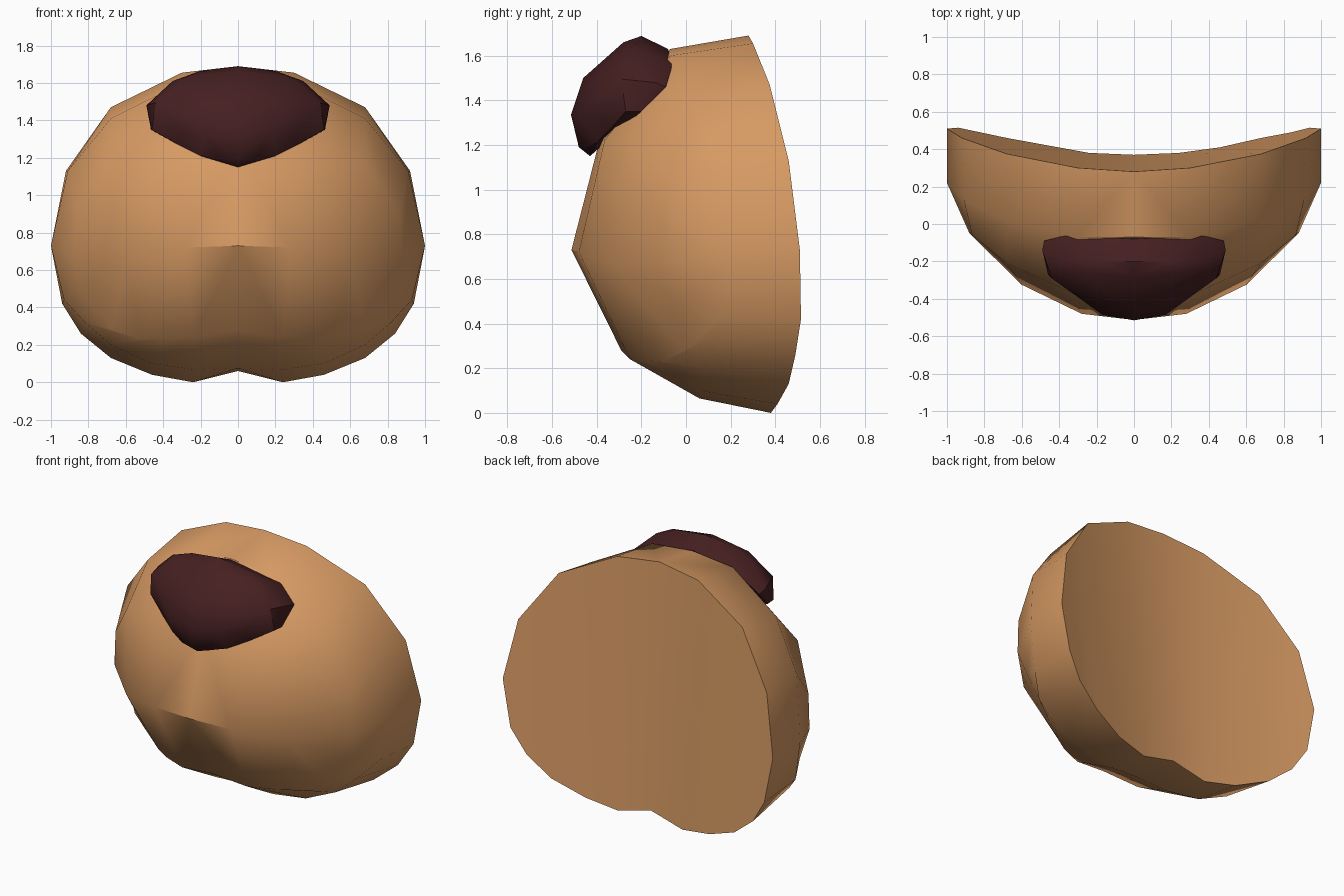
import bpy, bmesh, math
from mathutils import Matrix

cube = bpy.data.objects.get("Cube")
if cube:
    bpy.data.objects.remove(cube, do_unlink=True)


def material(name, rgb):
    m = bpy.data.materials.new(name)
    m.use_nodes = True
    m.diffuse_color = (*rgb, 1)
    bsdf = m.node_tree.nodes["Principled BSDF"]
    bsdf.inputs["Base Color"].default_value = (*rgb, 1)
    bsdf.inputs["Roughness"].default_value = 0.8
    return m


def finish(bm, name, mat, angle):
    """Turn a bmesh into a smooth-shaded object with sharp creases."""
    bmesh.ops.recalc_face_normals(bm, faces=bm.faces)
    mesh = bpy.data.meshes.new(name)
    bm.to_mesh(mesh)
    bm.free()
    mesh.materials.append(mat)
    obj = bpy.data.objects.new(name, mesh)
    bpy.context.collection.objects.link(obj)
    bpy.ops.object.select_all(action='DESELECT')
    obj.select_set(True)
    bpy.context.view_layer.objects.active = obj
    bpy.ops.object.shade_smooth_by_angle(angle=math.radians(angle))
    return obj


tan = material("tan fur", (0.675, 0.322, 0.125))
dark = material("dark maroon nose", (0.06, 0.014, 0.015))

# Muzzle: half rings running from top centre, round the side, to bottom centre
rim = [(0, .28, 1.69), (.30, .30, 1.655), (.68, .375, 1.47), (.92, .46, 1.13),
       (1, .51, .73), (.94, .515, .42), (.84, .49, .26), (.68, .46, .13),
       (.46, .41, .04), (.24, .38, 0), (0, .37, .06)]
middle = [(0, -.07, 1.63), (.30, -.07, 1.60), (.68, .02, 1.41), (.91, .13, 1.13),
          (1, .22, .73), (.93, .17, .44), (.82, .08, .32), (.68, .06, .20),
          (.46, .06, .10), (.22, .06, .065), (0, .06, .075)]
inner = [(0, -.38, 1.25), (.34, -.365, 1.22), (.68, -.21, 1.16), (.865, -.06, .91),
         (.88, -.05, .68), (.85, .01, .50), (.67, -.01, .275), (.52, -.10, .23),
         (.40, -.18, .235), (.24, -.25, .24), (0, -.29, .28)]
ridge = [(0, -.513, .73), (.28, -.48, .72), (.60, -.325, .66)]

bm = bmesh.new()
R, M, I, P = [[bm.verts.new(c) for c in ring] for ring in (rim, middle, inner, ridge)]
for a, b in ((R, M), (M, I)):
    for k in range(len(a) - 1):
        bm.faces.new((a[k], a[k + 1], b[k + 1], b[k]))
# Front panel, creased along the ridge
for f in ((I[0], I[1], P[1], P[0]), (I[1], I[2], P[2], P[1]),
          (I[2], I[3], I[4], P[2]), (I[4], I[5], P[2]), (I[5], I[6], P[2]),
          (I[6], I[7], P[2]), (P[1], P[2], I[7], I[8]),
          (P[1], I[8], I[9]), (P[0], P[1], I[9], I[10])):
    bm.faces.new(f)
# Hollow-curved back, in upright strips
for s in ((0, 1, 9, 10), (1, 2, 7, 8, 9), (2, 3, 5, 6, 7), (3, 4, 5)):
    bm.faces.new([R[k] for k in s])
bmesh.ops.mirror(bm, geom=bm.verts[:] + bm.edges[:] + bm.faces[:],
                 matrix=Matrix.Identity(4), axis='X', merge_dist=0.0)
bmesh.ops.remove_doubles(bm, verts=bm.verts, dist=0.001)
finish(bm, "muzzle", tan, 37)

# Nose: faceted pad wrapped around mirrored outline points
pad = [(0, -.08, 1.63), (.36, -.06, 1.56), (.48, -.09, 1.46), (.465, -.20, 1.35),
       (.32, -.34, 1.27), (.20, -.40, 1.21), (0, -.43, 1.15),
       (0, -.20, 1.688), (.20, -.20, 1.665), (.35, -.19, 1.61), (.49, -.14, 1.48),
       (.28, -.26, 1.63), (.44, -.29, 1.495), (.46, -.27, 1.35),
       (.30, -.39, 1.33), (0, -.48, 1.19), (.10, -.45, 1.19),
       (0, -.515, 1.335), (.17, -.485, 1.345), (0, -.46, 1.50), (.22, -.40, 1.50),
       (0, -.28, 1.66)]
bm = bmesh.new()
for x, y, z in pad:
    for side in ((1, -1) if x else (1,)):
        bm.verts.new((x * side, y, z))
bmesh.ops.convex_hull(bm, input=bm.verts[:])
loose = [v for v in bm.verts if not v.link_faces]
bmesh.ops.delete(bm, geom=loose, context='VERTS')
finish(bm, "nose", dark, 35)
